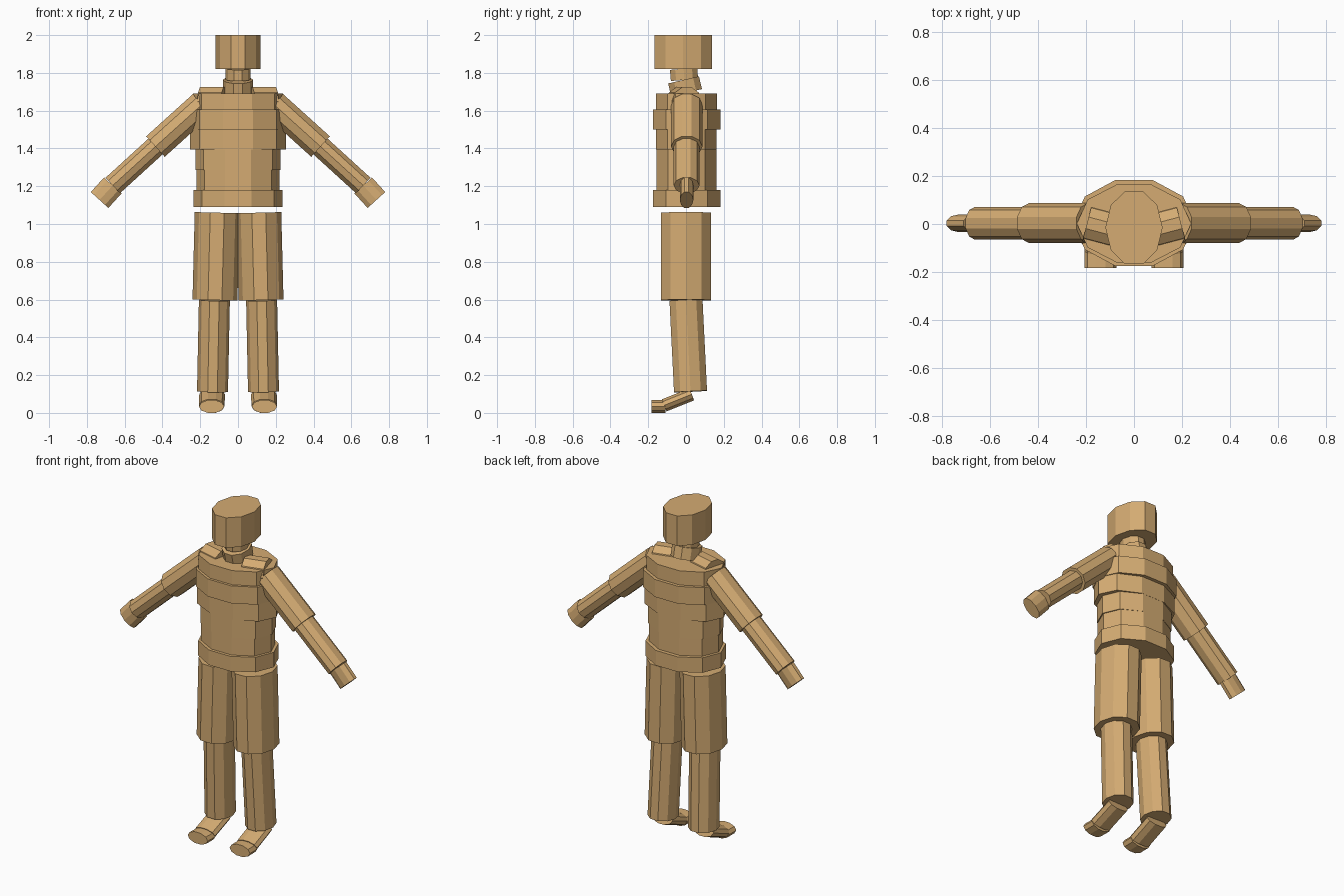
import bpy, bmesh, math
from mathutils import Vector

if "Cube" in bpy.data.objects:
    bpy.data.objects.remove(bpy.data.objects["Cube"])

tan = bpy.data.materials.new("tan")
tan.diffuse_color = (0.66, 0.41, 0.17, 1)
tan.use_nodes = True
tan.node_tree.nodes["Principled BSDF"].inputs["Base Color"].default_value = tan.diffuse_color

X, Y = (1, 0, 0), (0, 1, 0)
SIDES = 10


def segment(name, start, end, wide, ru, rv, turn=0.0):
    """Ten-sided elliptic prism from start to end; ru is measured along 'wide'."""
    start, end = Vector(start), Vector(end)
    axis = (end - start).normalized()
    u = Vector(wide)
    u = (u - axis * u.dot(axis)).normalized()
    v = axis.cross(u)
    bm = bmesh.new()
    rings = []
    for c in (start, end):
        ring = []
        for i in range(SIDES):
            a = 2 * math.pi * i / SIDES + turn
            ring.append(bm.verts.new(c + u * ru * math.cos(a) + v * rv * math.sin(a)))
        rings.append(ring)
    low, high = rings
    bm.faces.new(low)
    bm.faces.new(high)
    for i in range(SIDES):
        j = (i + 1) % SIDES
        bm.faces.new((low[i], low[j], high[j], high[i]))
    bmesh.ops.recalc_face_normals(bm, faces=bm.faces)
    mesh = bpy.data.meshes.new(name)
    bm.to_mesh(mesh)
    bm.free()
    mesh.materials.append(tan)
    obj = bpy.data.objects.new(name, mesh)
    bpy.context.collection.objects.link(obj)
    return obj


# Torso stack: name, bottom, top, half width, depth radius, y centre
for name, z0, z1, rx, ry, cy in (
    ("hips", 1.09, 1.18, 0.235, 0.188, 0.004),
    ("waist", 1.18, 1.285, 0.219, 0.167, 0.002),
    ("belly", 1.285, 1.395, 0.226, 0.167, 0.002),
    ("lower_chest", 1.395, 1.50, 0.253, 0.168, 0.002),
    ("upper_chest", 1.50, 1.605, 0.253, 0.188, 0.004),
    ("shoulder_yoke", 1.605, 1.69, 0.238, 0.170, 0.002),
):
    segment(name, (0, cy, z0), (0, cy, z1), X, rx, ry)

# Neck leaning forward, and head
segment("lower_neck", (0, 0.003, 1.695), (0, -0.013, 1.763), X, 0.08, 0.088)
segment("upper_neck", (0, -0.008, 1.763), (0, -0.013, 1.822), X, 0.066, 0.076)
segment("head", (0, -0.015, 1.82), (0, -0.015, 2.0), X, 0.119, 0.16)

# Limbs, built once per side
half = math.pi / SIDES
for side, s in (("right", 1), ("left", -1)):
    # Collar and arm
    segment(side + "_collar", (s * 0.07, -0.028, 1.649), (s * 0.195, 0.005, 1.649),
            Y, 0.08, 0.08)
    segment(side + "_upper_arm", (s * 0.19, 0.004, 1.633), (s * 0.437, 0.004, 1.41),
            Y, 0.083, 0.077)
    segment(side + "_forearm", (s * 0.437, 0.003, 1.41), (s * 0.663, 0.003, 1.204),
            Y, 0.068, 0.059)
    segment(side + "_hand", (s * 0.663, 0.003, 1.204), (s * 0.733, 0.003, 1.127),
            Y, 0.036, 0.066)
    # Leg
    segment(side + "_thigh", (s * 0.11, 0, 1.06), (s * 0.122, 0, 0.597),
            X, 0.119, 0.138)
    segment(side + "_shin", (s * 0.125, 0, 0.597), (s * 0.135, 0.024, 0.113),
            X, 0.082, 0.092)
    # Foot and toes
    segment(side + "_foot", (s * 0.137, 0.03, 0.098), (s * 0.139, -0.115, 0.04),
            X, 0.068, 0.036)
    segment(side + "_toes", (s * 0.139, -0.11, 0.034), (s * 0.14, -0.183, 0.034),
            X, 0.067, 0.0355)
